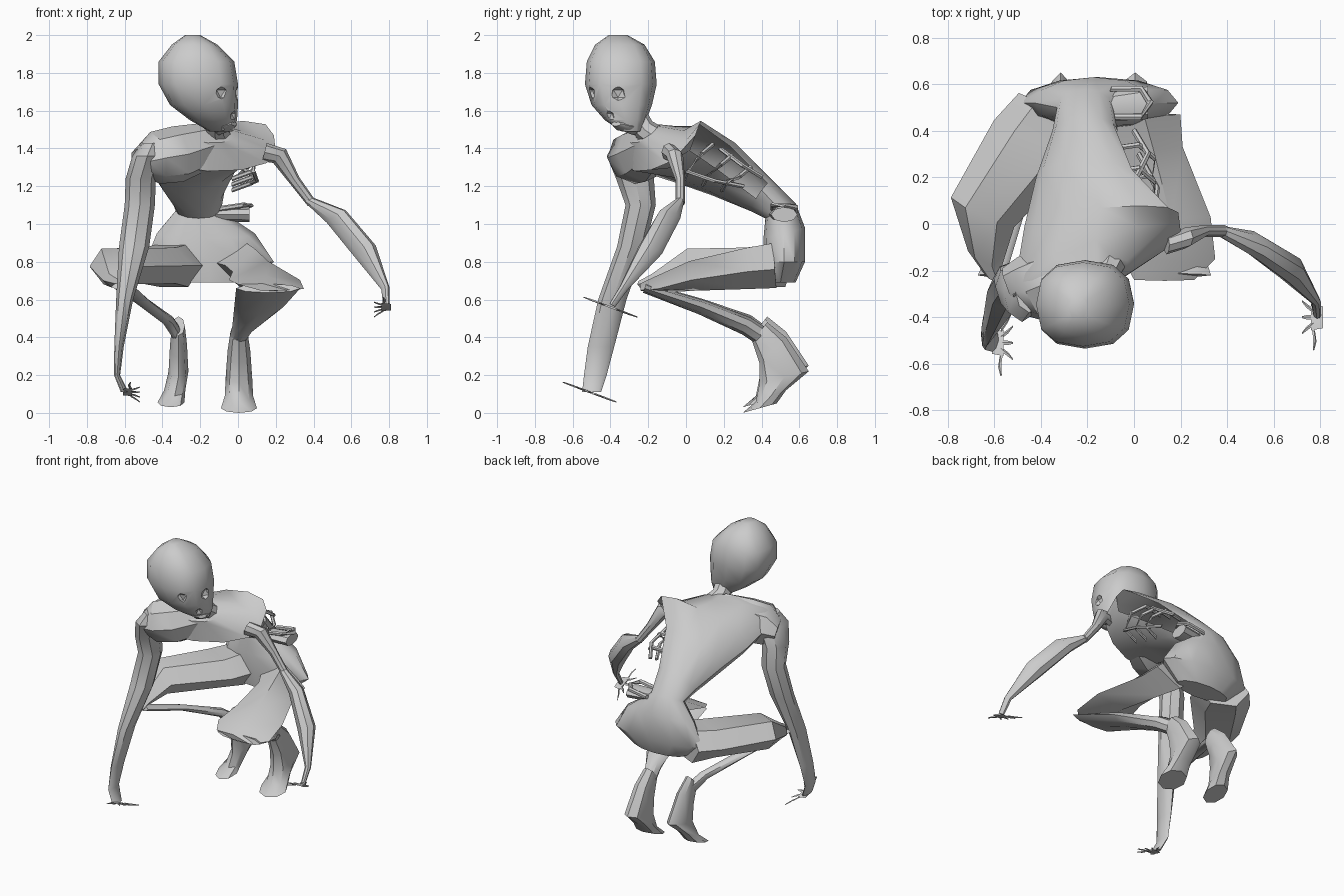
import bpy
import bmesh
import math
from mathutils import Vector

start_cube = bpy.data.objects.get("Cube")
if start_cube:
    bpy.data.objects.remove(start_cube, do_unlink=True)

grey = bpy.data.materials.new("bone_grey")
grey.use_nodes = True
grey.diffuse_color = (.6, .6, .6, 1)
grey.node_tree.nodes["Principled BSDF"].inputs["Base Color"].default_value = (.6, .6, .6, 1)

X_AXIS, Y_AXIS = Vector((1, 0, 0)), Vector((0, 1, 0))


def bulge(value, power):
    """Push a sine or cosine toward a boxier outline when power is below one."""
    return math.copysign(abs(value) ** power, value)


def loft(name, rows, sides=8, open_spans=(), power=1):
    """Skin elliptical rings (centre, half width, half depth); open_spans leave the +width side open."""
    bm = bmesh.new()
    rings = []
    for centre, wide, deep in rows:
        ring = []
        for i in range(sides):
            angle = math.tau * i / sides
            offset = (Vector(wide) * bulge(math.cos(angle), power)
                      + Vector(deep) * bulge(math.sin(angle), power))
            ring.append(bm.verts.new(Vector(centre) + offset))
        rings.append(ring)
    for span, (low, high) in enumerate(zip(rings, rings[1:])):
        for i in range(sides):
            if span in open_spans and i in (0, sides - 1):
                continue
            j = (i + 1) % sides
            bm.faces.new((low[i], low[j], high[j], high[i]))
    bm.faces.new(rings[0])
    bm.faces.new(rings[-1])
    bmesh.ops.recalc_face_normals(bm, faces=bm.faces)
    mesh = bpy.data.meshes.new(name)
    bm.to_mesh(mesh)
    bm.free()
    mesh.materials.append(grey)
    obj = bpy.data.objects.new(name, mesh)
    bpy.context.collection.objects.link(obj)
    bpy.ops.object.select_all(action='DESELECT')
    obj.select_set(True)
    bpy.context.view_layer.objects.active = obj
    bpy.ops.object.shade_smooth_by_angle(angle=math.radians(38))
    return obj


def limb(name, rows, side=X_AXIS, depth=None, sides=8, power=1):
    """Loft along x, y, z, half width, half depth rows; depth follows the path unless given."""
    points = [Vector(row[:3]) for row in rows]
    side = Vector(side).normalized()
    sections = []
    for i, row in enumerate(rows):
        tangent = points[min(i + 1, len(rows) - 1)] - points[max(i - 1, 0)]
        deep = depth or tangent.cross(side).normalized()
        sections.append((points[i], side * row[3], deep * row[4]))
    return loft(name, sections, sides, power=power)


def bone(name, points, radius=.013):
    """Thin rod through a few points."""
    side = (.3, .8, .5)
    return limb(name, [(*p, radius, radius) for p in points], side, sides=6)


# Torso leaning forward, hollow and open on the left flank
loft("torso", [
    ((-.16, -.23, 1.48), (.15, .05, -.01), (0, .06, .05)),
    ((-.16, -.17, 1.40), (.36, .14, -.02), (0, .1, .12)),
    ((-.14, .02, 1.38), (.33, .03, .09), (0, .05, .14)),
    ((-.20, .2, 1.29), (.22, 0, .07), (0, .07, .12)),
    ((-.21, .4, 1.15), (.14, 0, .03), (0, .06, .08)),
    ((-.21, .5, 1.07), (.12, 0, 0), (0, .08, .04)),
    ((-.17, .52, .95), (.26, 0, 0), (0, .11, .03)),
    ((-.15, .52, .8), (.34, 0, 0), (0, .11, 0)),
    ((-.15, .5, .69), (.2, 0, 0), (0, .08, 0)),
], sides=12, open_spans=(2, 3))

limb("neck", [(-.13, -.29, 1.6, .07, .07), (-.12, -.22, 1.5, .06, .06),
              (-.08, -.1, 1.42, .09, .07)])

# Skull turned to its left, with sunken eyes and mouth
skull = limb("skull", [
    (-.24, -.36, 2, .04, .05),
    (-.23, -.35, 1.95, .12, .13),
    (-.22, -.345, 1.86, .2, .18),
    (-.21, -.345, 1.74, .21, .19),
    (-.18, -.34, 1.63, .18, .16),
    (-.13, -.32, 1.55, .125, .11),
    (-.09, -.29, 1.49, .06, .05),
], depth=Y_AXIS, sides=12, power=.8)

for place, radius in (((.01, -.36, 1.69), .045), ((-.08, -.52, 1.69), .045),
                      ((-.01, -.41, 1.57), .035)):
    bpy.ops.mesh.primitive_ico_sphere_add(subdivisions=1, radius=radius, location=place)
    cutter = bpy.context.object
    cutter.name = "socket_cutter"
    cutter.hide_render = True
    cutter.data.materials.append(grey)
    cut = skull.modifiers.new("socket", 'BOOLEAN')
    cut.operation = 'DIFFERENCE'
    cut.object = cutter
    bpy.context.view_layer.objects.active = skull
    bpy.ops.object.modifier_apply(modifier=cut.name)
    bpy.data.objects.remove(cutter, do_unlink=True)

limb("jaw", [(-.1, -.28, 1.52, .05, .05), (-.05, -.33, 1.515, .06, .025),
             (-.02, -.37, 1.53, .03, .012)], side=(.5, .85, 0))

# Right shoulder mass and arm hanging almost straight down
limb("right_shoulder", [
    (-.15, -.17, 1.42, .1, .12),
    (-.32, -.23, 1.37, .15, .15),
    (-.44, -.28, 1.35, .15, .14),
    (-.52, -.29, 1.33, .11, .07),
], side=(.4, -.9, 0))
limb("right_arm", [
    (-.45, -.28, 1.43, .06, .1),
    (-.48, -.29, 1.36, .08, .13),
    (-.515, -.27, 1.24, .08, .1),
    (-.52, -.24, 1.1, .08, .08),
    (-.55, -.29, .88, .08, .075),
    (-.60, -.39, .6, .045, .075),
    (-.63, -.45, .35, .025, .07),
    (-.64, -.48, .2, .016, .06),
    (-.60, -.5, .11, .02, .05),
], depth=Y_AXIS)

# Left arm, thin above the elbow and stretched outward
limb("left_upper_arm", [
    (.14, -.09, 1.38, .04, .05),
    (.22, -.06, 1.36, .045, .05),
    (.3, -.03, 1.23, .025, .03),
    (.39, -.03, 1.11, .025, .025),
], side=Y_AXIS)
limb("left_forearm", [
    (.37, -.03, 1.13, .02, .025),
    (.52, -.09, 1.04, .07, .05),
    (.67, -.19, .86, .07, .06),
    (.78, -.33, .66, .025, .02),
    (.785, -.39, .57, .02, .015),
], side=(.5, -.6, .4))


# Flat hands with fingers fanned front to back
def hand(name, x, y, z, inward):
    slope = -.37
    limb(name + "_palm", [(x - inward * .02, y, z, .05, .006),
                          (x + inward * .03, y, z, .06, .005)],
         side=(0, 1, slope), sides=6)
    for i in range(5):
        spread = (i - 2) * .027
        tip = spread * 2.6
        reach = .07 if i else .02
        limb(f"{name}_finger_{i}", [
            (x + inward * .02, y + spread, z + spread * slope, .01, .005),
            (x + inward * reach * .7, y + (spread + tip) / 2, z + tip * slope * .7, .01, .005),
            (x + inward * reach, y + tip, z + tip * slope, .004, .003),
        ], side=(inward, 1, 0) if i == 0 else (0, 1, slope), sides=4)


hand("right_hand", -.59, -.51, .11, 1)
hand("left_hand", .79, -.4, .56, -1)

# Folded legs: angular thighs forward, thin shins running back
limb("right_thigh", [
    (-.34, .49, .78, .17, .13),
    (-.42, .36, .78, .2, .11),
    (-.65, .05, .775, .15, .11),
    (-.64, -.15, .7, .08, .045),
    (-.6, -.24, .68, .04, .02),
], side=(.85, -.4, 0), sides=6)
limb("left_thigh", [
    (.03, .47, .78, .17, .12),
    (.07, .33, .765, .14, .11),
    (.15, .03, .725, .18, .08),
    (.15, -.15, .68, .2, .045),
    (.13, -.24, .665, .13, .02),
], side=(1, 0, -.12), sides=4)
limb("right_shin", [
    (-.61, -.22, .67, .06, .02),
    (-.5, .08, .585, .04, .02),
    (-.37, .33, .49, .035, .03),
    (-.31, .42, .4, .03, .05),
])
limb("left_shin", [
    (.16, -.22, .66, .17, .025),
    (.11, .08, .56, .13, .04),
    (.03, .32, .46, .06, .05),
    (0, .41, .4, .045, .05),
])

# Feet on tiptoe with raised heels
for name, x, toe_x, size, lift in (("left_foot", .005, .005, 1, 0),
                                   ("right_foot", -.315, -.355, .75, .03)):
    loft(name, [
        ((x, .39, .43 + lift), (.045 * size, 0, 0), (0, .04, .05)),
        ((x, .46, .33 + lift), (.06 * size, 0, 0), (0, .07, .07)),
        ((x, .52, .19 + lift), (.07 * size, 0, 0), (0, .13, .03)),
        (((x + toe_x) / 2, .45, .09 + lift), (.075 * size, 0, 0), (0, .08, .03)),
        ((toe_x, .39, .025 + lift), (.095 * size, 0, 0), (0, .09, .025)),
    ])

# Exposed ribs on the left flank
for i in range(3):
    y = .06 + i * .1
    drop = i * .06
    bone(f"rib_{i}", [
        (-.12, y + .06, 1.41 - drop),
        (.02, y + .08, 1.42 - drop),
        (.09, y + .02, 1.37 - drop),
        (.08, y - .05, 1.28 - drop / 2),
        (-.03, y - .07, 1.24 - drop / 2),
    ])
bone("lower_rib", [(.08, 0, 1.28), (.1, .15, 1.23), (.02, .3, 1.2)])
bone("upper_rib", [(.0, .18, 1.4), (.06, .3, 1.31), (.0, .4, 1.25)])

# Torn waist flap and hip bone loop
limb("waist_flap", [(-.12, .5, 1.05, .06, .035), (.06, .52, 1.05, .07, .04)], side=Y_AXIS)
bone("hip_loop", [(-.1, .46, 1.08), (.03, .46, 1.1), (.07, .52, 1.1),
                  (.03, .58, 1.09), (-.1, .58, 1.07)], .015)
